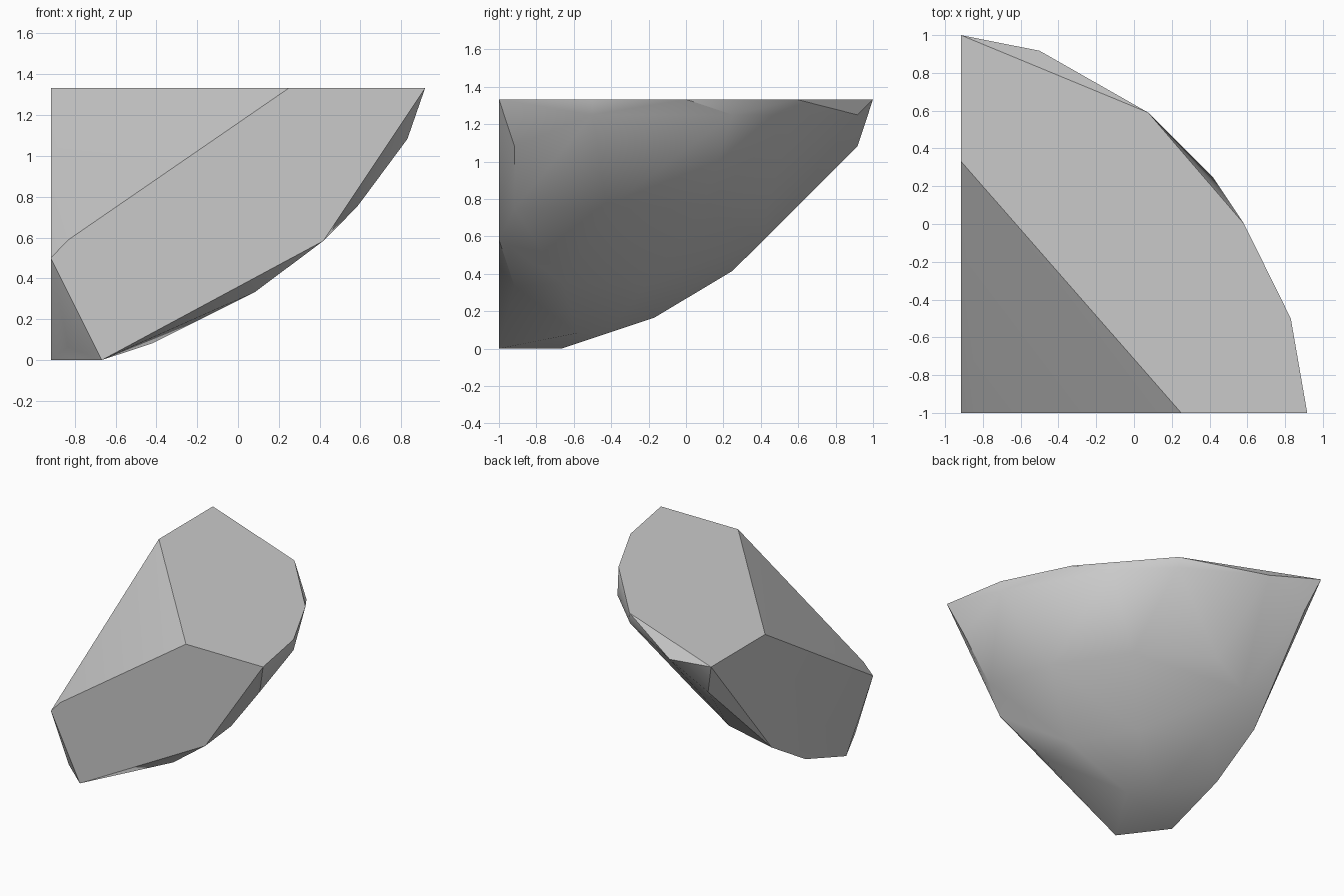
import bpy, bmesh, math
from mathutils import Vector

cube = bpy.data.objects.get("Cube")
if cube:
    bpy.data.objects.remove(cube, do_unlink=True)

# Single stone colour
stone = bpy.data.materials.new("stone grey")
stone.use_nodes = True
grey = (0.59, 0.59, 0.59, 1)
stone.diffuse_color = grey
bsdf = stone.node_tree.nodes["Principled BSDF"]
bsdf.inputs["Base Color"].default_value = grey
bsdf.inputs["Roughness"].default_value = 0.8

LEFT, FRONT, TOP = -0.917, -1.0, 1.333

# Flat top outline, front face outline and side face outline
points = [Vector((x, y, TOP)) for x, y in [
    (0.25, FRONT), (LEFT, 0.333), (LEFT, 1), (0.075, 0.59),
    (0.583, 0), (0.83, -0.5), (0.917, FRONT)]]
points += [Vector((x, FRONT, z)) for x, z in [
    (0.417, 0.583), (-0.667, 0), (LEFT, 0.5), (-0.833, 0.588)]]
points += [Vector((LEFT, y, z)) for y, z in [
    (0.25, 0.417), (-0.167, 0.167), (-0.667, 0)]]

# Chipped rim just inside the flat faces
points += [Vector(p) for p in [
    (0.83, -0.5, 1.25), (0.417, 0.25, 1.25), (0.075, 0.583, 1.25),
    (-0.5, 0.917, 1.25), (-0.833, 0.917, 1.083), (-0.667, 0.417, 0.583),
    (0.83, -0.917, 1.083), (0.583, -0.917, 0.75), (0.083, -0.917, 0.333),
    (-0.417, -0.583, 0.083), (-0.583, -0.417, 0.083), (-0.833, -0.9, 0.065)]]

# Rounded belly: two arcs swept about the inner corner
for radius, height, turns in [(1.12, 0.35, (18, 45, 72)),
                              (1.54, 0.75, (22, 45, 68))]:
    for turn in map(math.radians, turns):
        points.append(Vector((radius * math.cos(turn) - 1,
                              radius * math.sin(turn) - 1, height)))

# Wrap the outline points into one solid rock wedge
bm = bmesh.new()
for p in points:
    bm.verts.new(p)
bmesh.ops.convex_hull(bm, input=bm.verts)
loose = [v for v in bm.verts if not v.link_faces]
bmesh.ops.delete(bm, geom=loose, context="VERTS")
bmesh.ops.dissolve_limit(bm, angle_limit=math.radians(0.5),
                         verts=bm.verts, edges=bm.edges)
bmesh.ops.recalc_face_normals(bm, faces=bm.faces)
mesh = bpy.data.meshes.new("rock_wedge")
bm.to_mesh(mesh)
bm.free()
mesh.materials.append(stone)
rock = bpy.data.objects.new("rock_wedge", mesh)
bpy.context.collection.objects.link(rock)

# Smooth belly, crisp cut faces
bpy.ops.object.select_all(action="DESELECT")
rock.select_set(True)
bpy.context.view_layer.objects.active = rock
bpy.ops.object.shade_smooth_by_angle(angle=math.radians(35))
